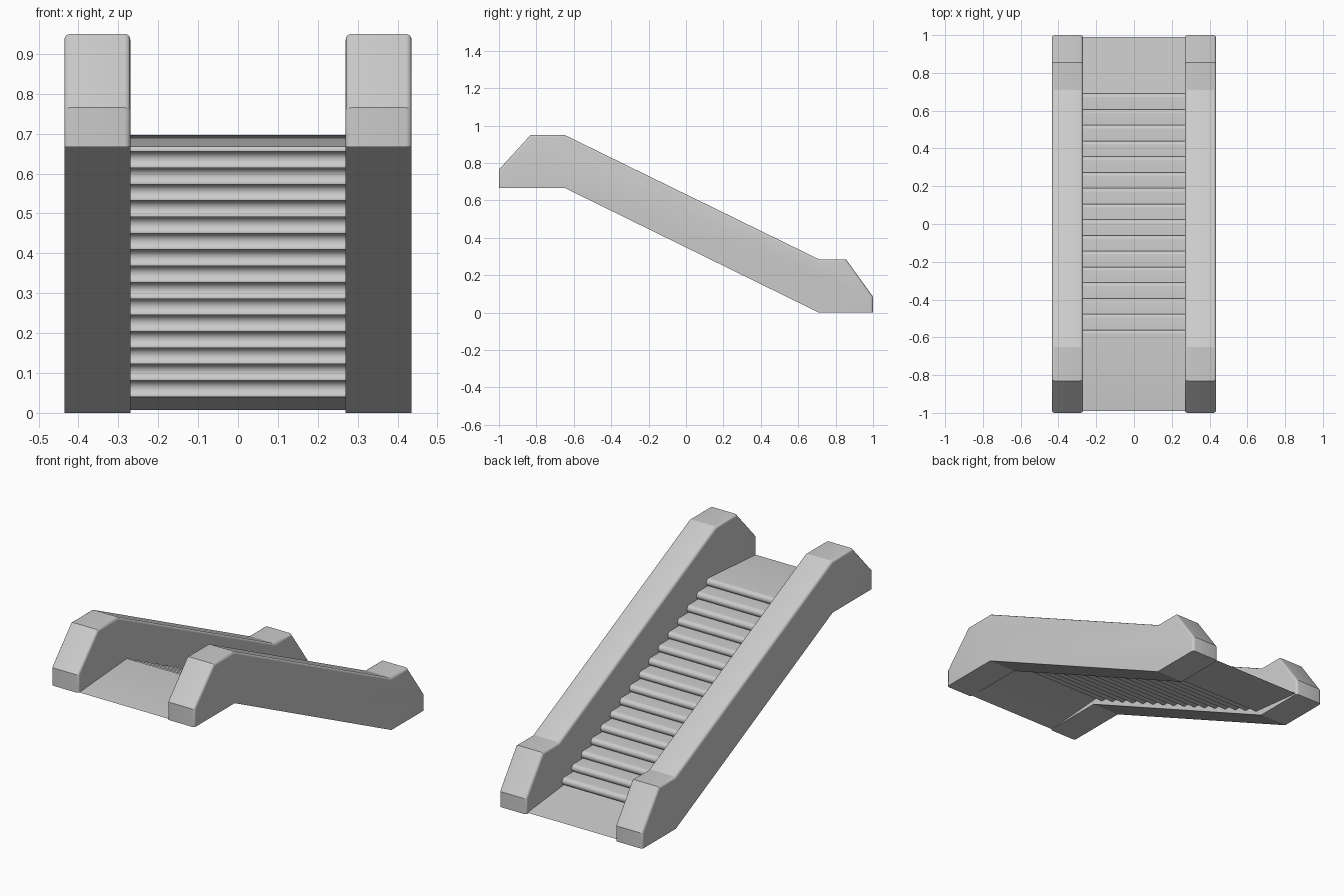
import bpy
import bmesh
import math

cube = bpy.data.objects.get("Cube")
if cube:
    bpy.data.objects.remove(cube, do_unlink=True)

grey = bpy.data.materials.new("light_grey")
grey.use_nodes = True
colour = (0.6, 0.6, 0.6, 1)
grey.diffuse_color = colour
grey.node_tree.nodes["Principled BSDF"].inputs["Base Color"].default_value = colour

INNER, OUTER = 0.27, 0.435


def finish(name, bm, angle):
    mesh = bpy.data.meshes.new(name)
    bm.to_mesh(mesh)
    bm.free()
    mesh.materials.append(grey)
    obj = bpy.data.objects.new(name, mesh)
    bpy.context.collection.objects.link(obj)
    bpy.ops.object.select_all(action="DESELECT")
    bpy.context.view_layer.objects.active = obj
    obj.select_set(True)
    bpy.ops.object.shade_smooth_by_angle(angle=math.radians(angle))
    return obj


# Side rails: a (y, z) profile extruded across x, upper outline rounded
UNDERSIDE = [(1.0, 0.0), (0.71, 0.0), (-0.65, 0.667), (-1.0, 0.667)]
TOPSIDE = [(-1.0, 0.765), (-0.83, 0.95), (-0.65, 0.95),
           (0.71, 0.285), (0.855, 0.285), (1.0, 0.085)]


def rail(name, side):
    bm = bmesh.new()
    verts = [bm.verts.new((side * INNER, y, z)) for y, z in UNDERSIDE + TOPSIDE]
    face = bm.faces.new(verts)
    ext = bmesh.ops.extrude_face_region(bm, geom=[face])
    moved = [v for v in ext["geom"] if isinstance(v, bmesh.types.BMVert)]
    bmesh.ops.translate(bm, verts=moved, vec=(side * (OUTER - INNER), 0, 0))
    bmesh.ops.recalc_face_normals(bm, faces=bm.faces)

    def is_under(v):
        return any(abs(v.co.y - y) + abs(v.co.z - z) < 1e-4 for y, z in UNDERSIDE)

    rim = [e for e in bm.edges
           if abs(e.verts[0].co.x - e.verts[1].co.x) < 1e-5
           and not all(is_under(v) for v in e.verts)]
    bmesh.ops.bevel(bm, geom=rim, offset=0.014, segments=4, profile=0.5,
                    affect="EDGES", clamp_overlap=True)
    return finish(name, bm, 25)


rail("left_rail", 1)
rail("right_rail", -1)

# Steps: one continuous sheet with a round nose on every step
STEPS, RUN, RISE = 16, 0.0834, 0.041
TIP_Y, BASE_Z, NOSE = 0.69, 0.04, 0.0205


def step_profile():
    points = [(0.99, 0.007)]
    for k in range(STEPS):
        y = TIP_Y - NOSE - k * RUN
        z = BASE_Z + k * RISE + RISE / 2
        for i in range(13):
            a = -math.pi / 2 + math.pi * i / 12
            points.append((y + NOSE * math.cos(a), z + RISE / 2 * math.sin(a)))
    points.append((-0.99, 0.667))
    return points


bm = bmesh.new()
rows = [[bm.verts.new((x, y, z)) for x in (-INNER, INNER)] for y, z in step_profile()]
for a, b in zip(rows, rows[1:]):
    bm.faces.new((a[0], a[1], b[1], b[0]))
finish("steps_and_landings", bm, 40)
